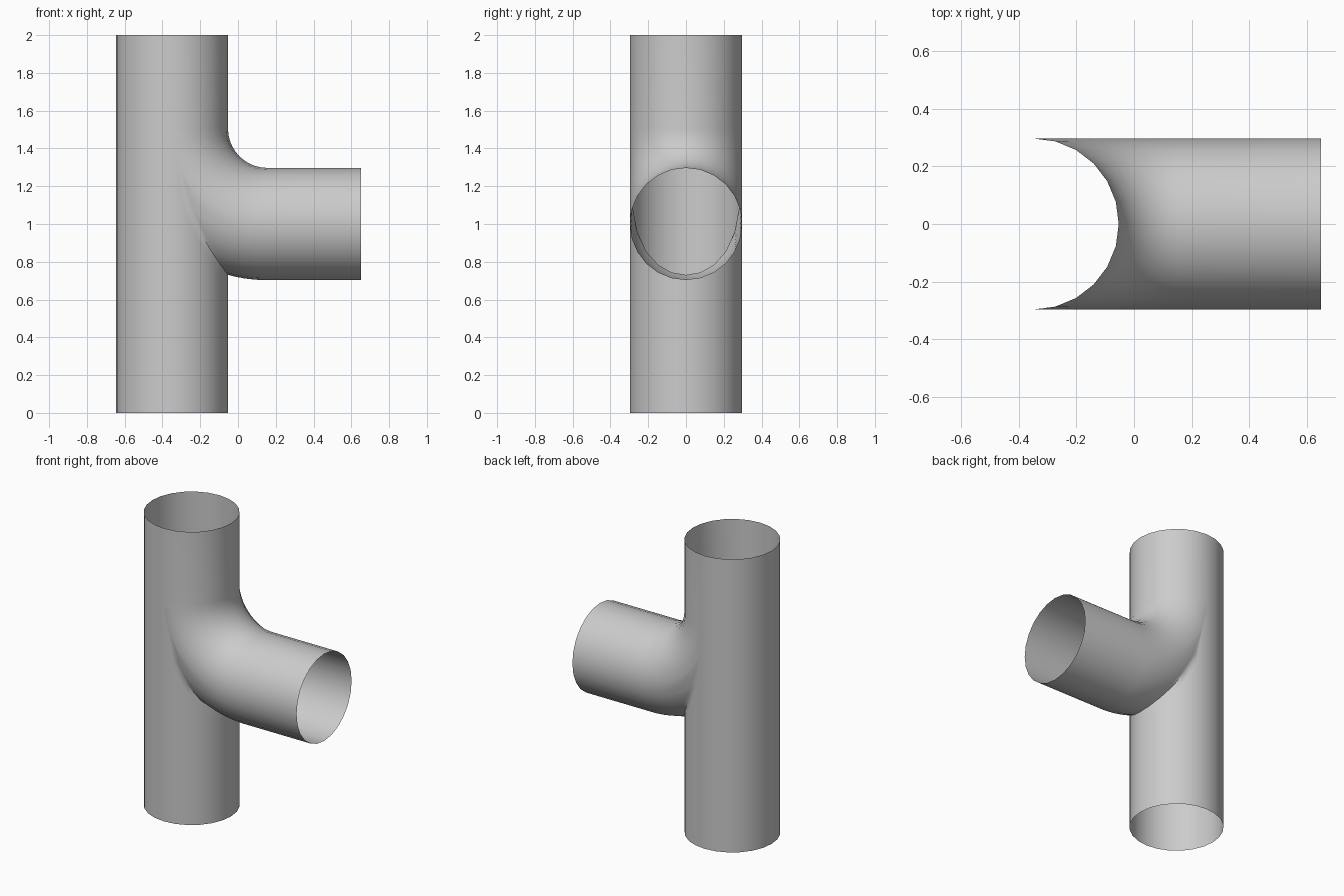
import bpy, bmesh
from math import sin, cos, acos, pi, radians

if "Cube" in bpy.data.objects:
    bpy.data.objects.remove(bpy.data.objects["Cube"])

R = 0.297                     # radius of both pipes
AX = -0.35                    # axis of the upright pipe
BEND = 0.505                  # bend radius of the elbow
CX, CZ = AX + BEND, 1.0 + BEND
TOP, END = 2.0, 0.65
N = 24                        # sides of each pipe
STEPS = 10                    # rings in the bend

bm = bmesh.new()


def loft(columns):
    """Skin quads between neighbouring columns of points."""
    cols = [[bm.verts.new(p) for p in c] for c in columns]
    for a, b in zip(cols, cols[1:]):
        for i in range(len(a) - 1):
            bm.faces.new((a[i], b[i], b[i + 1], a[i + 1]))


def start_angle(phi):
    """Bend angle at which the elbow leaves the upright pipe."""
    c = R * max(0.0, -cos(phi))
    return acos((BEND - c) / (BEND + c))


def upright(theta, levels):
    return [(AX + R * cos(theta), R * sin(theta), z) for z in levels]


def seam_z(theta):
    phi = pi - abs(theta)
    return CZ - (BEND - R * cos(phi)) * sin(start_angle(phi))


def branch(phi):
    """One lengthwise line along the elbow and straight outlet."""
    d, y, a0 = BEND - R * cos(phi), R * sin(phi), start_angle(phi)
    pts = []
    for i in range(STEPS + 1):
        a = a0 + (pi / 2 - a0) * i / STEPS
        pts.append((CX - d * cos(a), y, CZ - d * sin(a)))
    return pts + [(END, y, CZ - d)]


angles = [2 * pi * i / N for i in range(N + 1)]
front = [a - pi / 2 for a in angles[:N // 2 + 1]]
back = [a + pi for a in front]

# upright pipe: closed half, then outlet side above and below the opening
loft([upright(t, (0, CZ - 0.06, CZ, TOP)) for t in back])
loft([upright(t, (CZ, TOP)) for t in front])
loft([upright(t, (0, seam_z(t) - 0.06, seam_z(t))) for t in front])
# swept branch
loft([branch(p) for p in angles])

bmesh.ops.remove_doubles(bm, verts=bm.verts[:], dist=0.0005)
bmesh.ops.recalc_face_normals(bm, faces=bm.faces[:])

mesh = bpy.data.meshes.new("pipe_tee")
bm.to_mesh(mesh)
bm.free()
tee = bpy.data.objects.new("pipe_tee", mesh)
bpy.context.collection.objects.link(tee)
bpy.context.view_layer.objects.active = tee
tee.select_set(True)
bpy.ops.object.shade_smooth_by_angle(angle=radians(45))
